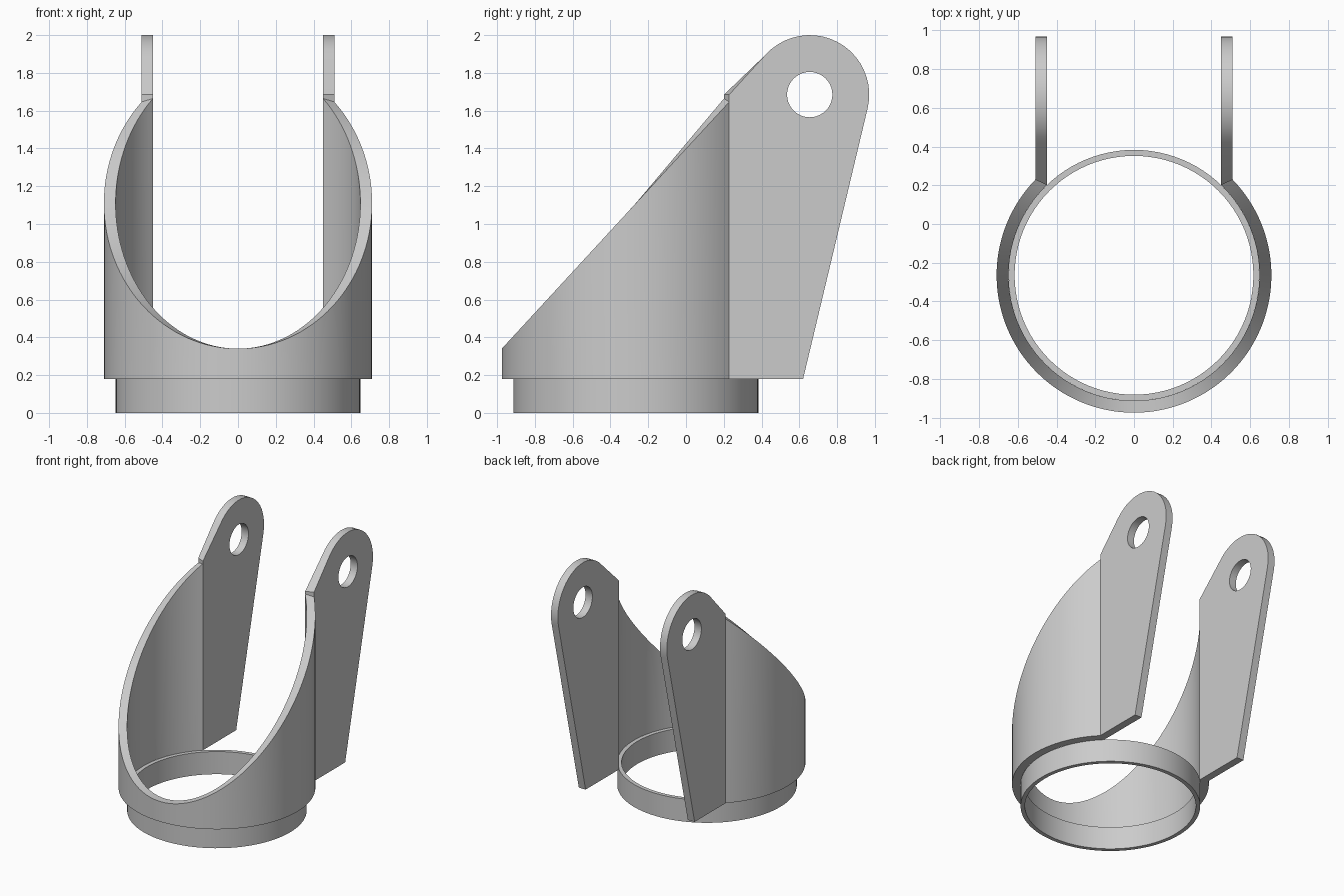
import bpy
import bmesh
from math import sin, cos, pi, acos, radians

# Main dimensions
CY = -0.265                 # ring centre in y
R_OUT, R_MID, R_IN = 0.71, 0.648, 0.617
Z_STEP, Z_FRONT = 0.18, 0.34
X_IN, X_OUT = 0.45, 0.51    # arm thickness range
SLOPE = 1.085

cube = bpy.data.objects.get("Cube")
if cube:
    bpy.data.objects.remove(cube, do_unlink=True)

grey = bpy.data.materials.new("plain grey")
grey.use_nodes = True
COLOUR = (0.6, 0.6, 0.6, 1)
grey.diffuse_color = COLOUR
grey.node_tree.nodes["Principled BSDF"].inputs["Base Color"].default_value = COLOUR


def finish(bm, name):
    bmesh.ops.recalc_face_normals(bm, faces=bm.faces)
    mesh = bpy.data.meshes.new(name)
    bm.to_mesh(mesh)
    bm.free()
    mesh.materials.append(grey)
    obj = bpy.data.objects.new(name, mesh)
    bpy.context.collection.objects.link(obj)
    bpy.ops.object.select_all(action="DESELECT")
    obj.select_set(True)
    bpy.context.view_layer.objects.active = obj
    bpy.ops.object.shade_smooth_by_angle(angle=radians(30))
    return obj


def swept_wall(name, r_in, r_out, z0, top, end_in, end_out, closed, steps=96):
    """Sweep a four-cornered wall section around the ring; angle 0 is the front."""
    bm = bmesh.new()
    sections = []
    for i in range(steps if closed else steps + 1):
        t = 2 * i / steps - 1
        ring = []
        for r, end, upper in ((r_in, end_in, 0), (r_out, end_out, 0),
                              (r_out, end_out, 1), (r_in, end_in, 1)):
            a = t * end
            z = top(a) if upper else z0
            ring.append(bm.verts.new((r * sin(a), CY - r * cos(a), z)))
        sections.append(ring)
    pairs = list(zip(sections, sections[1:]))
    if closed:
        pairs.append((sections[-1], sections[0]))
    for a, b in pairs:
        for k in range(4):
            n = (k + 1) % 4
            bm.faces.new((a[k], a[n], b[n], b[k]))
    if not closed:
        bm.faces.new(sections[0])
        bm.faces.new(sections[-1])
    return finish(bm, name)


# Lower collar and the slanted half sleeve
swept_wall("lower_collar", R_IN, R_MID, 0, lambda a: Z_STEP, pi, pi, True)

end_in = pi - acos((R_MID**2 - X_IN**2) ** 0.5 / R_MID)
end_out = pi - acos((R_OUT**2 - X_OUT**2) ** 0.5 / R_OUT)
swept_wall("slanted_sleeve", R_MID, R_OUT, Z_STEP,
           lambda a: Z_FRONT + SLOPE * R_OUT * (1 - cos(a)),
           end_in, end_out, False)

# Arms with a rounded top and a pin hole
Y_IN = CY - R_MID * cos(end_in)
Y_OUT = CY - R_OUT * cos(end_out)
EYE_Y, EYE_Z, EYE_R, HOLE_R = 0.655, 1.685, 0.315, 0.12


def arc(radius, start, end, n, full=False):
    return [(EYE_Y + radius * cos(a), EYE_Z + radius * sin(a))
            for a in (radians(start + (end - start) * i / n)
                      for i in range(n if full else n + 1))]


def arm(name, side):
    bm = bmesh.new()
    outline = [(Y_OUT, Z_STEP), (0.62, Z_STEP)]
    outline += arc(EYE_R, -13.4, 138, 20) + [(Y_OUT, 1.685)]
    hole = arc(HOLE_R, 0, 360, 40, True)
    edges = []
    for loop in (outline, hole):
        vs = [bm.verts.new((side * X_OUT, y, z)) for y, z in loop]
        edges += [bm.edges.new((v, vs[i - 1])) for i, v in enumerate(vs)]
    bmesh.ops.triangle_fill(bm, edges=edges, use_beauty=True)
    out = bmesh.ops.extrude_face_region(bm, geom=bm.faces[:],
                                        use_keep_orig=True)
    for v in out["geom"]:
        if isinstance(v, bmesh.types.BMVert):
            v.co.x = side * X_IN
            if abs(v.co.y - Y_OUT) < 1e-4:   # mitre to the sleeve end
                v.co.y = Y_IN
    return finish(bm, name)


arm("left_arm", 1)
arm("right_arm", -1)
